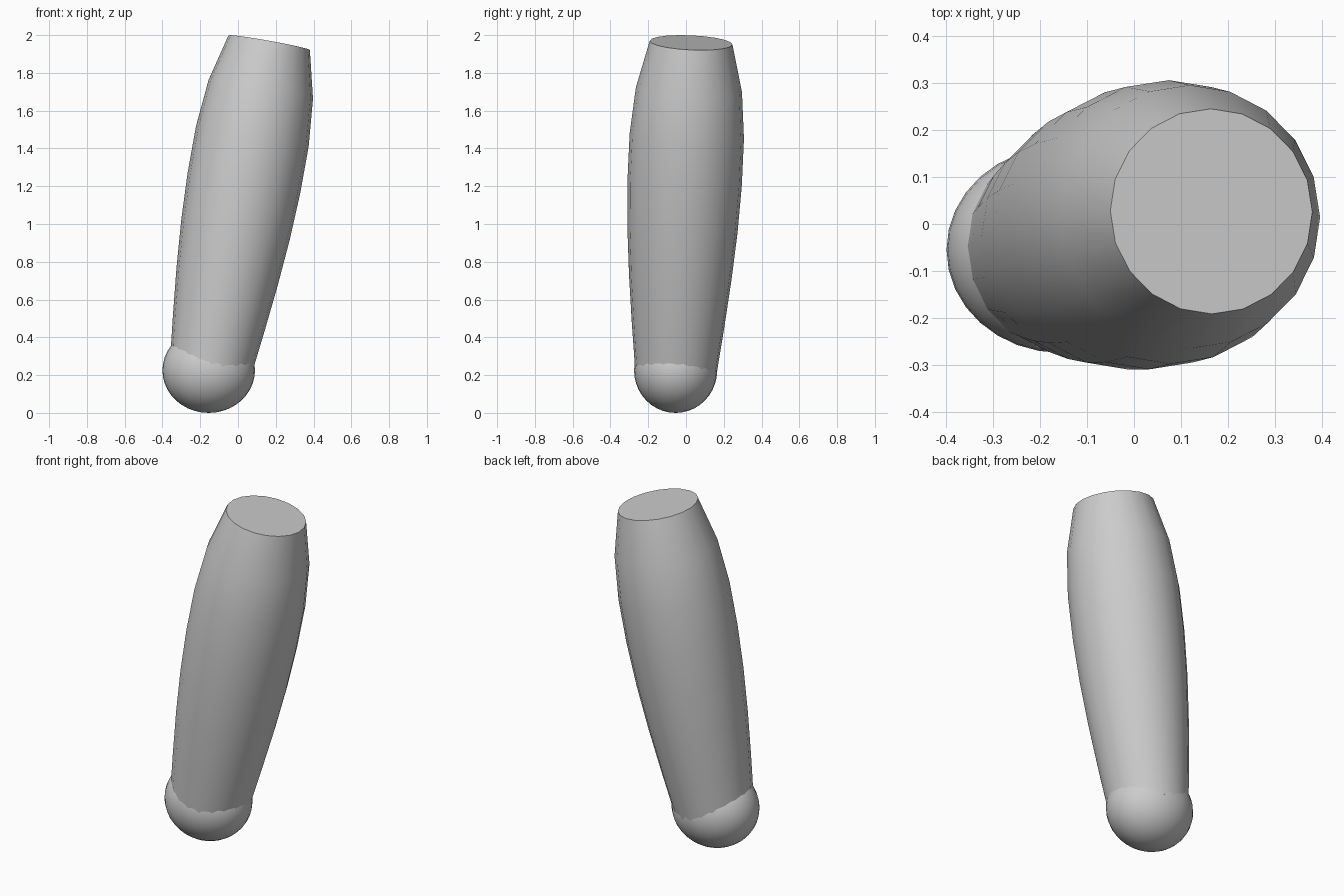
import bpy
import bmesh
import math
from mathutils import Vector

if "Cube" in bpy.data.objects:
    bpy.data.objects.remove(bpy.data.objects["Cube"], do_unlink=True)

SIDES = 20
BOTTOM = Vector((-0.147, -0.053, 0.225))
TOP = Vector((0.165, 0.027, 1.96))
RADII = [0.217, 0.246, 0.272, 0.292, 0.303, 0.303, 0.281, 0.219]

grey = bpy.data.materials.new("plain_grey")
grey.use_nodes = True
grey.diffuse_color = (0.6, 0.6, 0.6, 1)
grey.node_tree.nodes["Principled BSDF"].inputs["Base Color"].default_value = (0.6, 0.6, 0.6, 1)


def add_object(name, bm):
    bmesh.ops.recalc_face_normals(bm, faces=bm.faces[:])
    mesh = bpy.data.meshes.new(name)
    bm.to_mesh(mesh)
    bm.free()
    mesh.materials.append(grey)
    obj = bpy.data.objects.new(name, mesh)
    bpy.context.collection.objects.link(obj)
    bpy.ops.object.select_all(action='DESELECT')
    obj.select_set(True)
    bpy.context.view_layer.objects.active = obj
    bpy.ops.object.shade_smooth_by_angle(angle=math.radians(40))
    return obj


# Limb: bulging round tube along a tilted straight axis, flat at both ends
bm = bmesh.new()
tilt = Vector((0, 0, 1)).rotation_difference(TOP - BOTTOM)
rings = []
for i, radius in enumerate(RADII):
    centre = BOTTOM.lerp(TOP, i / (len(RADII) - 1))
    ring = []
    for k in range(SIDES):
        a = math.tau * k / SIDES
        ring.append(bm.verts.new(centre + tilt @ Vector((math.cos(a), math.sin(a), 0)) * radius))
    rings.append(ring)
for low, high in zip(rings, rings[1:]):
    for k in range(SIDES):
        n = (k + 1) % SIDES
        bm.faces.new((low[k], low[n], high[n], high[k]))
bm.faces.new(rings[-1])
bm.faces.new(rings[0][::-1])
add_object("limb_tube", bm)

# Joint: slightly flattened ball at the lower end
bm = bmesh.new()
bmesh.ops.create_uvsphere(bm, u_segments=32, v_segments=20, radius=1)
bmesh.ops.scale(bm, vec=(0.245, 0.22, 0.225), verts=bm.verts)
bmesh.ops.translate(bm, vec=(-0.155, -0.055, 0.225), verts=bm.verts)
add_object("joint_ball", bm)
